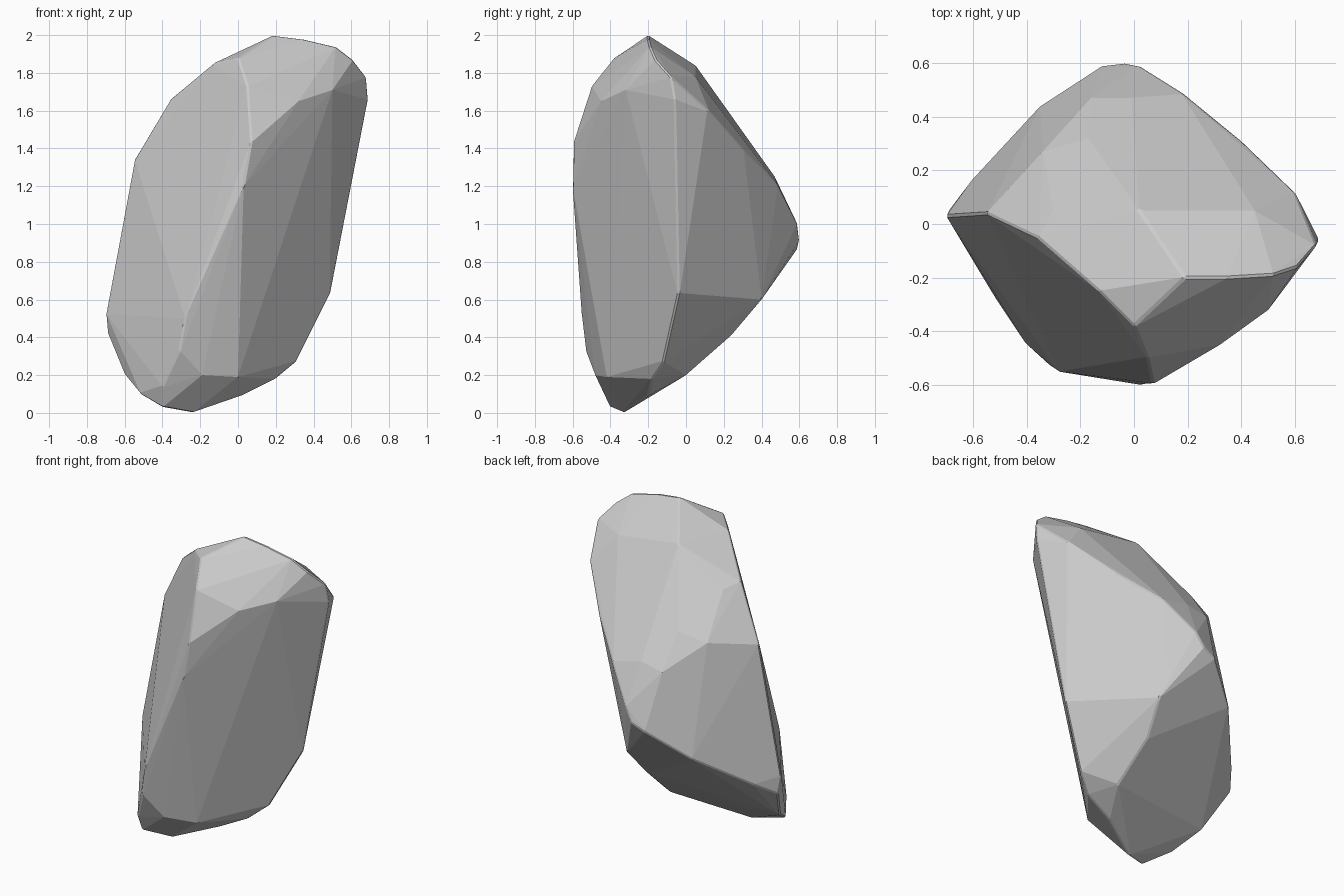
import bpy, bmesh

# Corner points of the boulder, grouped by the edge they sit on
front_ridge = [(-.31, -.53, .33), (-.4, -.45, .14), (-.28, -.55, .5), (0.03, -.6, 1.2),
               (.07, -.597, 1.43), (.05, -.5, 1.73), (0, -.38, 1.88)]
left_edge = [(-.69, .05, .42), (-.7, .03, .53), (-.55, .04, 1.34), (-.36, -.05, 1.66),
             (-.13, -.25, 1.85)]
right_edge = [(.69, -.06, 1.66), (.68, -.08, 1.78), (.49, -.04, .63), (.31, -.12, .27)]
top_edge = [(.19, -.2, 2), (.35, -.2, 1.98), (.52, -.19, 1.94), (.61, -.16, 1.87),
            (.5, -.32, 1.71), (.32, -.45, 1.65)]
back_edge = [(.6, .12, 1.6), (.4, .31, 1.38), (.18, .49, 1.2), (.02, .59, 1.0),
             (-.03, .6, .91), (-.12, .59, .87), (-.35, .44, .7), (-.6, .17, .5)]
back_top = [(.02, .05, 1.84), (.45, .05, 1.78), (-.01, .47, 1.25), (-.16, .47, 1.22),
            (-.34, .27, 1.38), (-.17, .32, 1.43), (-.3, .05, 1.63)]
base = [(-.24, -.33, 0), (-.4, -.4, .03), (-.52, -.27, .1), (-.6, -.1, .2),
        (.14, .4, .6), (.1, .24, .41), (.12, 0, .2), (.02, -.2, .09),
        (.2, -.18, .18), (0, -.42, .19), (-.19, -.48, .2)]

# Wrap the points in a flat-faced convex skin
bm = bmesh.new()
for p in front_ridge + left_edge + right_edge + top_edge + back_edge + back_top + base:
    bm.verts.new(p)
hull = bmesh.ops.convex_hull(bm, input=bm.verts)
bmesh.ops.delete(bm, geom=[v for v in bm.verts if not v.link_faces], context='VERTS')

# Slightly chip the sharp edges and merge near-flat facets
sharp = [e for e in bm.edges if e.calc_face_angle(0) > .6]
bmesh.ops.bevel(bm, geom=sharp, offset=.008, segments=1, affect='EDGES', clamp_overlap=True)
bmesh.ops.dissolve_limit(bm, angle_limit=.03, verts=bm.verts, edges=bm.edges)
bmesh.ops.recalc_face_normals(bm, faces=bm.faces)

mesh = bpy.data.meshes.new("boulder")
bm.to_mesh(mesh)
bm.free()
boulder = bpy.data.objects.new("boulder", mesh)
bpy.context.collection.objects.link(boulder)
